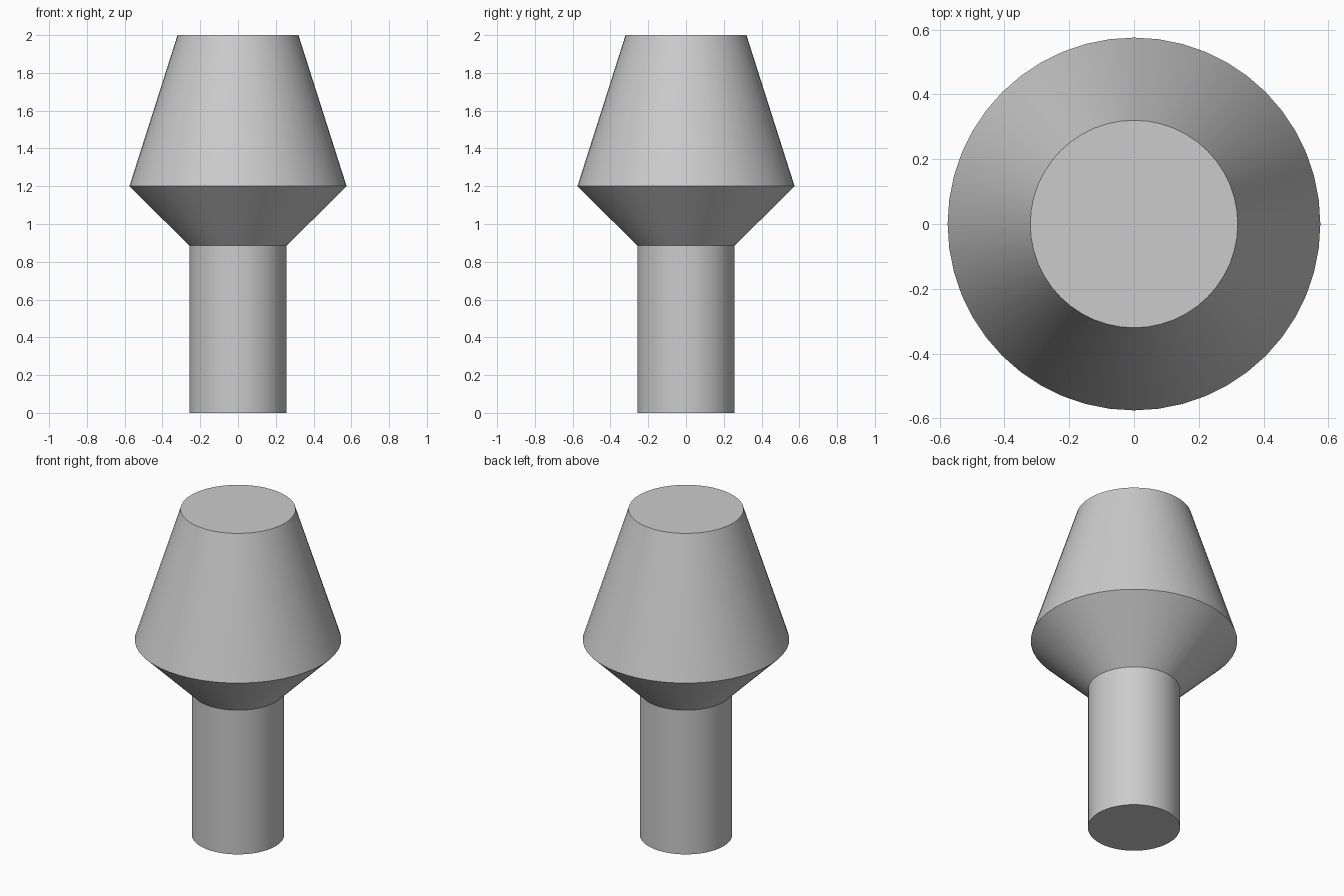
import bpy
import bmesh
import math

cube = bpy.data.objects.get("Cube")
if cube:
    bpy.data.objects.remove(cube, do_unlink=True)

SIDES = 48

grey = bpy.data.materials.new("plain_grey")
grey.use_nodes = True
colour = (0.6, 0.6, 0.6, 1)
grey.diffuse_color = colour
grey.node_tree.nodes["Principled BSDF"].inputs["Base Color"].default_value = colour


def turned(name, profile):
    """Closed solid of revolution from (radius, height) points, bottom to top."""
    bm = bmesh.new()
    rings = []
    for r, z in profile:
        rings.append([bm.verts.new((r * math.cos(math.tau * i / SIDES),
                                    r * math.sin(math.tau * i / SIDES), z))
                      for i in range(SIDES)])
    for low, high in zip(rings, rings[1:]):
        for i in range(SIDES):
            j = (i + 1) % SIDES
            bm.faces.new((low[i], low[j], high[j], high[i]))
    bm.faces.new(rings[0][::-1])
    bm.faces.new(rings[-1])
    mesh = bpy.data.meshes.new(name)
    bm.to_mesh(mesh)
    bm.free()
    mesh.materials.append(grey)
    obj = bpy.data.objects.new(name, mesh)
    bpy.context.collection.objects.link(obj)
    bpy.ops.object.select_all(action="DESELECT")
    obj.select_set(True)
    bpy.context.view_layer.objects.active = obj
    bpy.ops.object.shade_smooth_by_angle(angle=math.radians(30))
    return obj


# Straight stem, flared collar and tapered head in one turned body
turned("tapered_plug", [(0.257, 0), (0.257, 0.885), (0.575, 1.2), (0.32, 2)])
